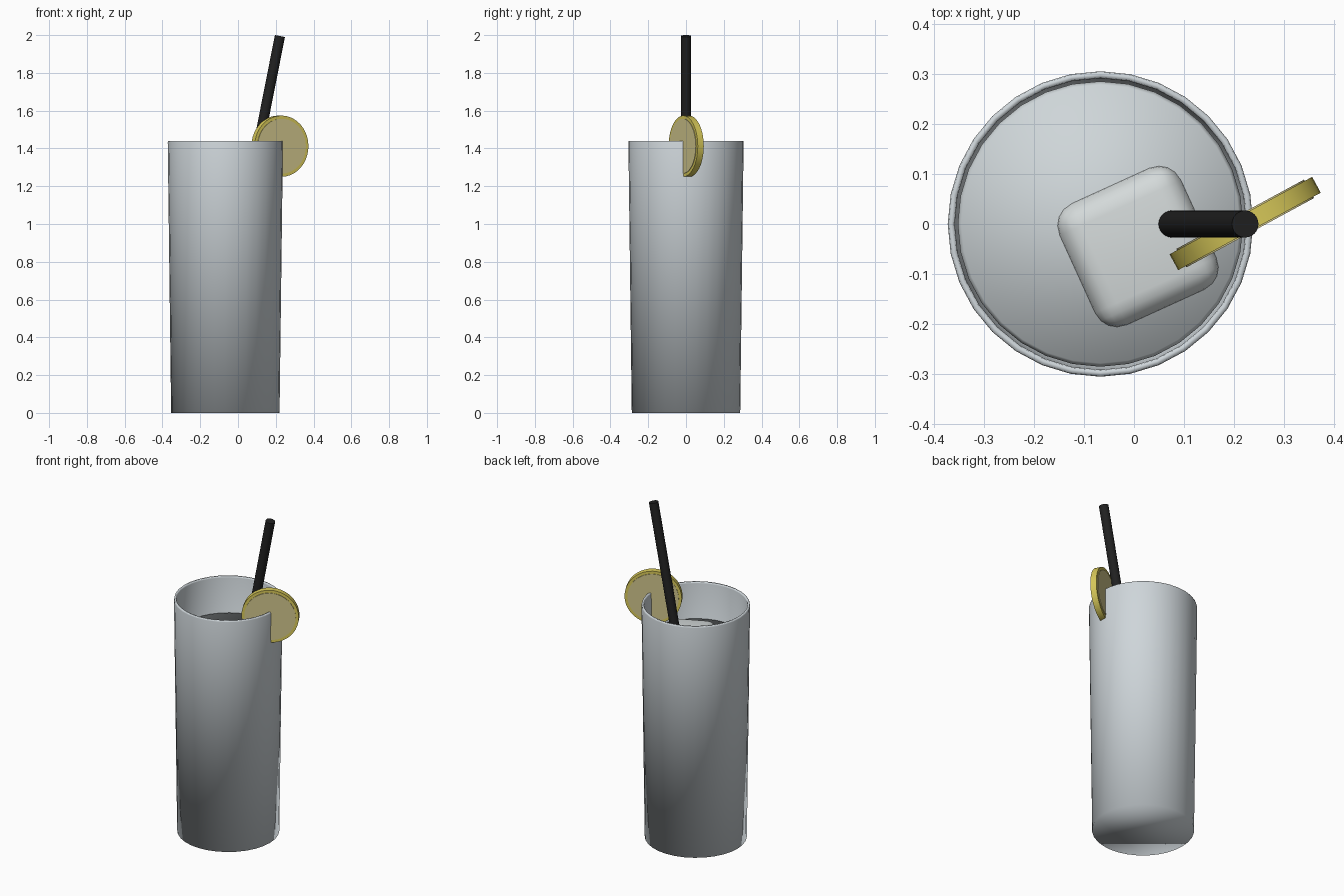
import bpy, bmesh, math
from mathutils import Vector, Matrix

if "Cube" in bpy.data.objects:
    bpy.data.objects.remove(bpy.data.objects["Cube"])

CX = -0.067   # axis of the glass
SIDES = 32


def material(name, rgb):
    m = bpy.data.materials.new(name)
    m.diffuse_color = (*rgb, 1.0)
    m.use_nodes = True
    m.node_tree.nodes["Principled BSDF"].inputs["Base Color"].default_value = m.diffuse_color
    return m


GLASS = material("glass grey", (0.62, 0.67, 0.70))
DRINK = material("drink grey", (0.62, 0.67, 0.69))
ICE = material("ice white", (0.66, 0.70, 0.70))
BLACK = material("straw black", (0.015, 0.015, 0.015))
RIND = material("rind yellow", (0.68, 0.58, 0.10))
PULP = material("pulp pale yellow", (0.63, 0.56, 0.26))


def finish(name, bm, mat, angle=None):
    bmesh.ops.recalc_face_normals(bm, faces=bm.faces)
    mesh = bpy.data.meshes.new(name)
    bm.to_mesh(mesh)
    bm.free()
    mesh.materials.append(mat)
    ob = bpy.data.objects.new(name, mesh)
    bpy.context.collection.objects.link(ob)
    bpy.ops.object.select_all(action='DESELECT')
    bpy.context.view_layer.objects.active = ob
    ob.select_set(True)
    if angle is None:
        bpy.ops.object.shade_smooth()
    else:
        bpy.ops.object.shade_smooth_by_angle(angle=math.radians(angle))
    return ob


def turned(name, profile, mat, angle=None):
    """Stack of rings (radius, z), closed with a flat cap at both ends."""
    bm = bmesh.new()
    rings = []
    for r, z in profile:
        rings.append([bm.verts.new((CX + r * math.cos(2 * math.pi * i / SIDES),
                                    r * math.sin(2 * math.pi * i / SIDES), z))
                      for i in range(SIDES)])
    for a, b in zip(rings, rings[1:]):
        for i in range(SIDES):
            j = (i + 1) % SIDES
            bm.faces.new((a[i], a[j], b[j], b[i]))
    bm.faces.new(rings[0])
    bm.faces.new(rings[-1])
    return finish(name, bm, mat, angle)


def rod(name, start, end, radius, sides, mat):
    """Capped cylinder between two points."""
    start, end = Vector(start), Vector(end)
    axis = end - start
    bm = bmesh.new()
    rot = axis.to_track_quat('Z', 'Y').to_matrix().to_4x4()
    bmesh.ops.create_cone(bm, cap_ends=True, segments=sides, radius1=radius,
                          radius2=radius, depth=axis.length,
                          matrix=Matrix.Translation((start + end) / 2) @ rot)
    return finish(name, bm, mat, 40)


def ice_cube(name, centre, size, turn, tilt=0):
    bm = bmesh.new()
    rot = Matrix.Rotation(math.radians(turn), 4, 'Z') @ Matrix.Rotation(math.radians(tilt), 4, 'X')
    bmesh.ops.create_cube(bm, size=size, matrix=Matrix.Translation(centre) @ rot)
    bmesh.ops.bevel(bm, geom=bm.edges[:], offset=0.05, segments=4,
                    profile=0.5, affect='EDGES')
    return finish(name, bm, ICE, 40)


# Tall glass: outer wall, rim, inner wall and inner floor
turned("glass", [(0.287, 0), (0.305, 1.432), (0.303, 1.44), (0.293, 1.44),
                 (0.291, 1.432), (0.268, 0.08)], GLASS)

# Drink filling the glass, with a narrow curved edge at the surface
turned("drink", [(0.265, 0.09), (0.285, 1.20), (0.278, 1.22)], DRINK)

# Ice: one floating cube and two sunken ones
ice_cube("floating_ice", (0.008, -0.045, 1.125), 0.27, 24.5)
ice_cube("middle_ice", (-0.09, -0.06, 0.82), 0.25, 50, 20)
ice_cube("lower_ice", (-0.05, 0.06, 0.50), 0.25, 10, 25)

# Leaning straw
rod("straw", (-0.149, 0, 0.12), (0.222, 0, 1.995), 0.027, 24, BLACK)

# Citrus slice standing across the rim: rind disc with thin pulp plates
turn = math.radians(28.5)
normal = Vector((-math.sin(turn), math.cos(turn), 0))
middle = Vector((0.222, 0.001, 1.412))
rod("slice_rind", middle - normal * 0.018, middle + normal * 0.018, 0.162, 40, RIND)
for side, label in ((-1, "front"), (1, "back")):
    rod("slice_pulp_" + label, middle + normal * side * 0.016,
        middle + normal * side * 0.021, 0.145, 40, PULP)
